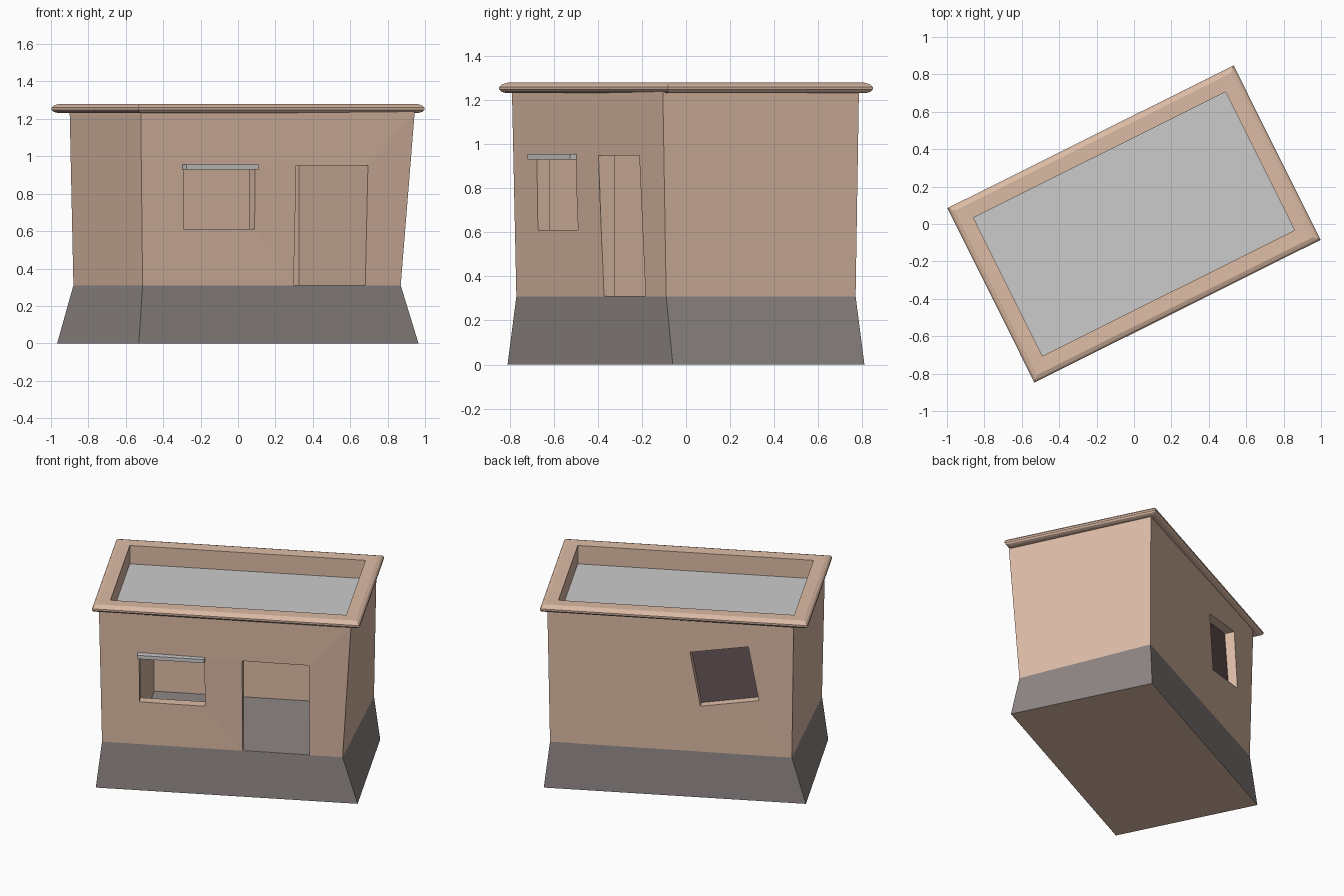
import bpy
import bmesh
from math import radians
from mathutils import Matrix, Vector

if "Cube" in bpy.data.objects:
    bpy.data.objects.remove(bpy.data.objects["Cube"])

TURN = Matrix.Rotation(radians(26.5), 4, 'Z')   # the house stands turned on the grid


def material(name, rgb):
    m = bpy.data.materials.new(name)
    m.diffuse_color = (*rgb, 1)
    m.use_nodes = True
    m.node_tree.nodes["Principled BSDF"].inputs["Base Color"].default_value = m.diffuse_color
    return m


CLAY = material("clay", (0.72, 0.50, 0.38))
STONE = material("dark_stone", (0.27, 0.24, 0.23))
DARK = material("dark_panel", (0.14, 0.095, 0.10))
MATS = [CLAY, STONE, DARK]


def finish(name, bm, mats):
    bmesh.ops.recalc_face_normals(bm, faces=bm.faces[:])
    me = bpy.data.meshes.new(name)
    bm.to_mesh(me)
    bm.free()
    for m in mats:
        me.materials.append(m)
    ob = bpy.data.objects.new(name, me)
    bpy.context.collection.objects.link(ob)
    return ob


def box(name, lo, hi, mats=(), tilt=0, marked=None, slot=0):
    """Box in house coordinates; the face pointing along `marked` gets material `slot`."""
    lo, hi = Vector(lo), Vector(hi)
    bm = bmesh.new()
    bmesh.ops.create_cube(bm, size=1, matrix=Matrix.Diagonal((*(hi - lo), 1)))
    bm.normal_update()
    for f in bm.faces:
        if marked and f.normal.dot(Vector(marked)) > 0.9:
            f.material_index = slot
    bm.transform(TURN @ Matrix.Translation((lo + hi) / 2)
                 @ Matrix.Rotation(radians(tilt), 4, 'Y'))
    return finish(name, bm, mats)


def rect(hx, hy, z):
    return [TURN @ Vector((sx * hx, sy * hy, z))
            for sx, sy in ((-1, -1), (1, -1), (1, 1), (-1, 1))]


def loft(bm, rings, closed=False):
    """Join four-cornered rings; returns the side faces per level and the corner rings."""
    vs = [[bm.verts.new(p) for p in r] for r in rings]
    levels = []
    for k in range(len(vs) if closed else len(vs) - 1):
        a, b = vs[k], vs[(k + 1) % len(vs)]
        levels.append([bm.faces.new((a[i], a[(i + 1) % 4], b[(i + 1) % 4], b[i]))
                       for i in range(4)])
    return levels, vs


# Walls: flared stone plinth, slightly crooked clay walls, sunken roof well
def corners(pts, z):
    return [Vector((x, y, z)) for x, y in pts]


bm = bmesh.new()
levels, vs = loft(bm, [
    corners([(-0.53, -0.81), (0.965, -0.06), (0.53, 0.81), (-0.967, 0.06)], 0),
    corners([(-0.51, -0.77), (0.87, -0.09), (0.51, 0.77), (-0.88, 0.09)], 0.31),
    corners([(-0.52, -0.79), (0.945, -0.105), (0.52, 0.785), (-0.90, 0.10)], 1.24),
    rect(0.753, 0.413, 1.24),
    rect(0.753, 0.413, 1.12)])
bm.faces.new(vs[0])
bm.faces.new(vs[-1])
for f in levels[0]:
    f.material_index = 1
walls = finish("walls", bm, MATS)

# Room, doorway, front window and crooked back recess cut out of the walls
cutters = [
    box("room_cutter", (-0.585, -0.41, 0.312), (0.53, 0.33, 1.05), MATS,
        marked=(0, 0, -1), slot=1),
    box("door_cutter", (0.10, -0.70, 0.312), (0.527, -0.30, 0.95), MATS,
        marked=(0, 0, -1), slot=1),
    box("window_cutter", (-0.56, -0.70, 0.61), (-0.14, -0.30, 0.945), MATS),
    box("recess_cutter", (-0.507, 0.42, 0.66), (-0.127, 0.72, 1.04), MATS, tilt=10,
        marked=(0, -1, 0), slot=2)]
bpy.context.view_layer.objects.active = walls
for c in cutters:
    mod = walls.modifiers.new(c.name, 'BOOLEAN')
    mod.operation = 'DIFFERENCE'
    mod.solver = 'EXACT'
    mod.object = c
    bpy.ops.object.modifier_apply(modifier=mod.name)
    bpy.data.objects.remove(c)

# Cornice: rounded moulding around the roof edge, as (inset, height)
profile = [(0.07, 1.232), (0.025, 1.232), (0.008, 1.238), (0, 1.248), (0, 1.26),
           (0.010, 1.272), (0.03, 1.28)]
rings = [rect(0.855 - d, 0.521 - d, z) for d, z in profile]
rings += [rect(0.753, 0.413, 1.278), rect(0.753, 0.413, 1.235)]
bm = bmesh.new()
loft(bm, rings, closed=True)
finish("cornice", bm, [CLAY])

# Roof deck and window lintel
box("roof", (-0.753, -0.413, 1.11), (0.753, 0.413, 1.15))
box("window_lintel", (-0.568, -0.52, 0.93), (-0.138, -0.43, 0.955))
